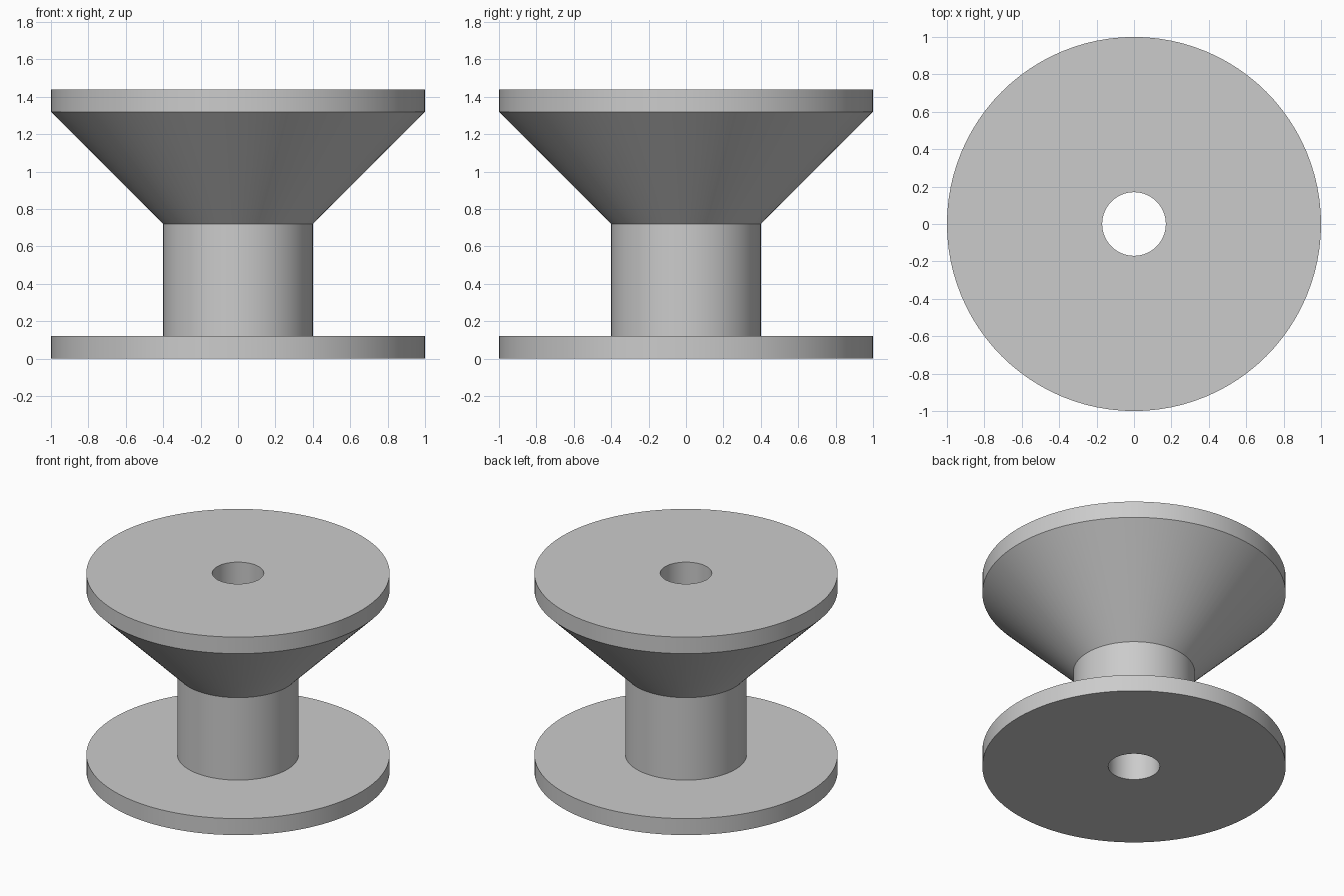
import bpy
import bmesh
import math

cube = bpy.data.objects.get("Cube")
if cube:
    bpy.data.objects.remove(cube, do_unlink=True)

# Single plain grey material
grey = bpy.data.materials.new("light_grey")
grey.use_nodes = True
colour = (0.6, 0.6, 0.6, 1.0)
grey.diffuse_color = colour
grey.node_tree.nodes["Principled BSDF"].inputs["Base Color"].default_value = colour

SEGMENTS = 96
BORE, HUB, RIM = 0.17, 0.4, 1.0
FLANGE, CONE_START, CONE_END, TOP = 0.12, 0.72, 1.32, 1.44


def lathe(name, profile):
    """Revolve a closed (radius, height) profile around the z axis."""
    bm = bmesh.new()
    rings = []
    for i in range(SEGMENTS):
        a = math.tau * i / SEGMENTS
        rings.append([bm.verts.new((r * math.cos(a), r * math.sin(a), z))
                      for r, z in profile])
    count = len(profile)
    for i, ring in enumerate(rings):
        following = rings[(i + 1) % SEGMENTS]
        for j in range(count):
            k = (j + 1) % count
            bm.faces.new((ring[j], following[j], following[k], ring[k]))
    bmesh.ops.recalc_face_normals(bm, faces=bm.faces)
    mesh = bpy.data.meshes.new(name)
    bm.to_mesh(mesh)
    bm.free()
    mesh.materials.append(grey)
    obj = bpy.data.objects.new(name, mesh)
    bpy.context.collection.objects.link(obj)
    bpy.ops.object.select_all(action='DESELECT')
    obj.select_set(True)
    bpy.context.view_layer.objects.active = obj
    bpy.ops.object.shade_smooth_by_angle(angle=math.radians(30))
    return obj


# Spool: lower flange, hub, flared cone and upper rim around a through bore
lathe("spool_body", [
    (BORE, 0), (RIM, 0), (RIM, FLANGE), (HUB, FLANGE),
    (HUB, CONE_START), (RIM, CONE_END), (RIM, TOP), (BORE, TOP),
])
